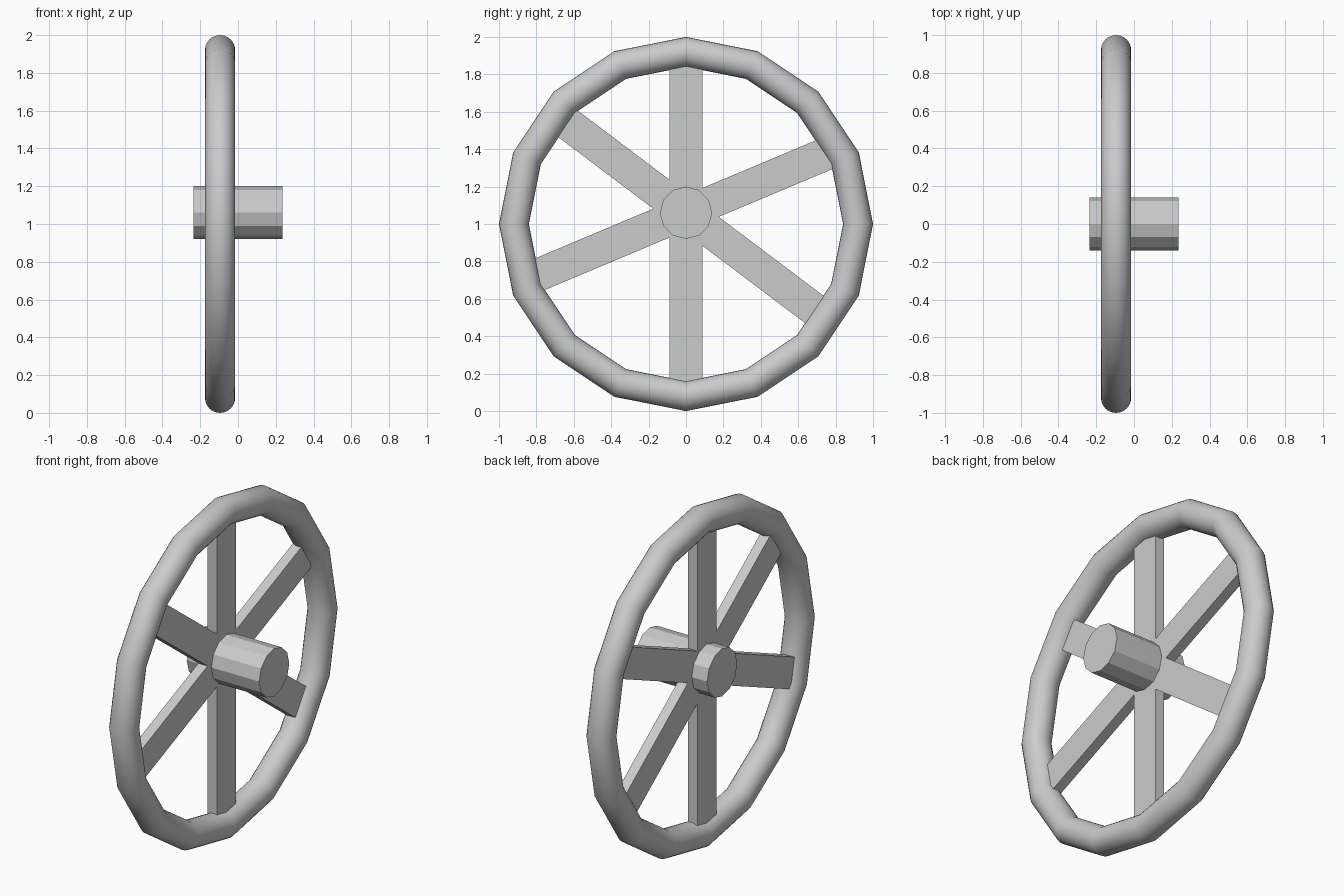
import bpy
from math import radians, sin, cos, sqrt, pi

if "Cube" in bpy.data.objects:
    bpy.data.objects.remove(bpy.data.objects["Cube"])

RIM_X, RIM_Z, RIM_R, TUBE_R = -0.095, 1.0, 0.92, 0.08
HUB_Z = 1.06
SPOKE_X, SPOKE_W, SPOKE_T = -0.105, 0.176, 0.06

# Rim: 16-sided ring with a round tube
bpy.ops.mesh.primitive_torus_add(
    major_segments=16, minor_segments=24, major_radius=RIM_R, minor_radius=TUBE_R,
    location=(RIM_X, 0, RIM_Z), rotation=(0, pi / 2, 0))
rim = bpy.context.object
rim.name = "rim"
bpy.ops.object.shade_smooth()

# Hub: twelve-sided axle, slightly above the rim centre
bpy.ops.mesh.primitive_cylinder_add(
    vertices=12, radius=0.14, depth=0.47,
    location=(0, 0, HUB_Z), rotation=(0, pi / 2, 0))
bpy.context.object.name = "hub"


def reach(angle):
    """Distance from the hub axis to the middle of the rim tube."""
    off = HUB_Z - RIM_Z
    return -off * sin(angle) + sqrt(0.9 ** 2 - (off * cos(angle)) ** 2)


# Spokes: flat bars running right across the wheel through the hub
def spoke_bar(name, degrees):
    a = radians(degrees)
    ahead, behind = reach(a), reach(a + pi)
    mid = (ahead - behind) / 2
    bpy.ops.mesh.primitive_cube_add(
        size=1, location=(SPOKE_X, mid * cos(a), HUB_Z + mid * sin(a)),
        rotation=(a, 0, 0))
    bar = bpy.context.object
    bar.name = name
    bar.scale = (SPOKE_T, ahead + behind, SPOKE_W)


for name, degrees in (("spoke_vertical", 90), ("spoke_rising", 22.8), ("spoke_falling", -37)):
    spoke_bar(name, degrees)
